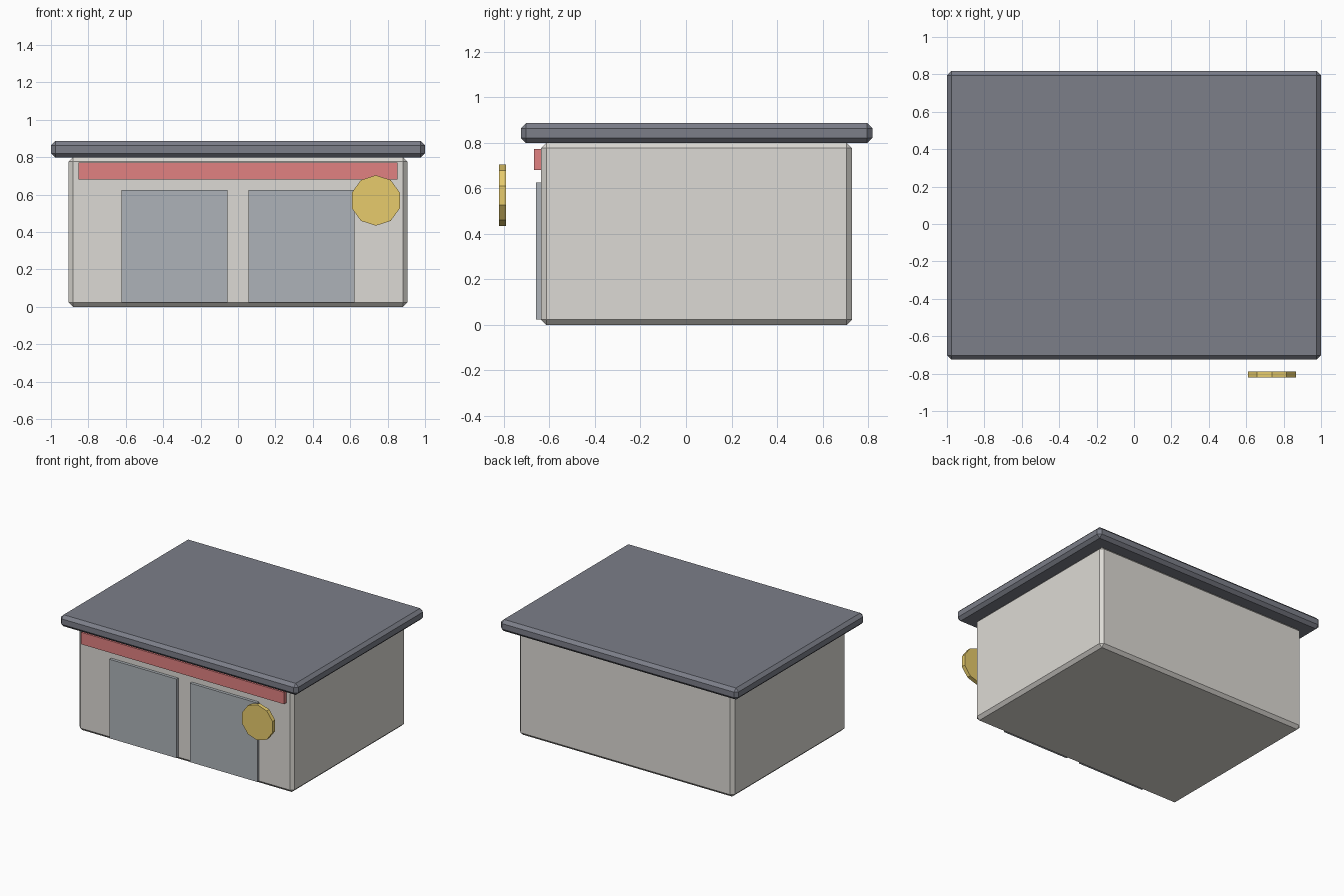
import bpy
import math

if "Cube" in bpy.data.objects:
    bpy.data.objects.remove(bpy.data.objects["Cube"])


def material(name, rgb):
    mat = bpy.data.materials.new(name)
    mat.diffuse_color = (*rgb, 1.0)
    mat.use_nodes = True
    mat.node_tree.nodes["Principled BSDF"].inputs["Base Color"].default_value = mat.diffuse_color
    return mat


def box(name, lo, hi, mat, bevel=0.0):
    """Axis-aligned box between two corners, with an optional chamfer."""
    centre = [(a + b) / 2 for a, b in zip(lo, hi)]
    bpy.ops.mesh.primitive_cube_add(size=1, location=centre)
    ob = bpy.context.object
    ob.name = name
    ob.scale = [b - a for a, b in zip(lo, hi)]
    bpy.ops.object.transform_apply(location=False, rotation=False, scale=True)
    ob.data.materials.append(mat)
    if bevel:
        mod = ob.modifiers.new("chamfer", 'BEVEL')
        mod.width = bevel
        mod.segments = 1
    return ob


wall_mat = material("wall_plaster", (0.72, 0.70, 0.66))
roof_mat = material("roof_slate", (0.20, 0.21, 0.25))
door_mat = material("door_glass", (0.42, 0.45, 0.48))
red_mat = material("fascia_red", (0.75, 0.22, 0.22))
gold_mat = material("sign_yellow", (0.80, 0.60, 0.15))

# Chamfered building and overhanging flat roof
box("building", (-0.905, -0.636, 0.0), (0.905, 0.728, 0.80), wall_mat, 0.023)
box("roof", (-1.0, -0.725, 0.798), (1.0, 0.818, 0.886), roof_mat, 0.023)

# Red strip under the eave
box("fascia_strip", (-0.854, -0.667, 0.681), (0.854, -0.630, 0.772), red_mat)

# Pair of large front doors
for side, x in (("left", -0.34), ("right", 0.34)):
    box(f"front_door_{side}", (x - 0.283, -0.658, 0.024),
        (x + 0.283, -0.630, 0.625), door_mat)

# Ten-sided round sign hanging in front of the facade
bpy.ops.mesh.primitive_cylinder_add(
    vertices=10, radius=0.135, depth=0.031,
    location=(0.737, -0.805, 0.569), rotation=(math.pi / 2, 0, 0))
sign = bpy.context.object
sign.name = "round_sign"
sign.data.materials.append(gold_mat)
